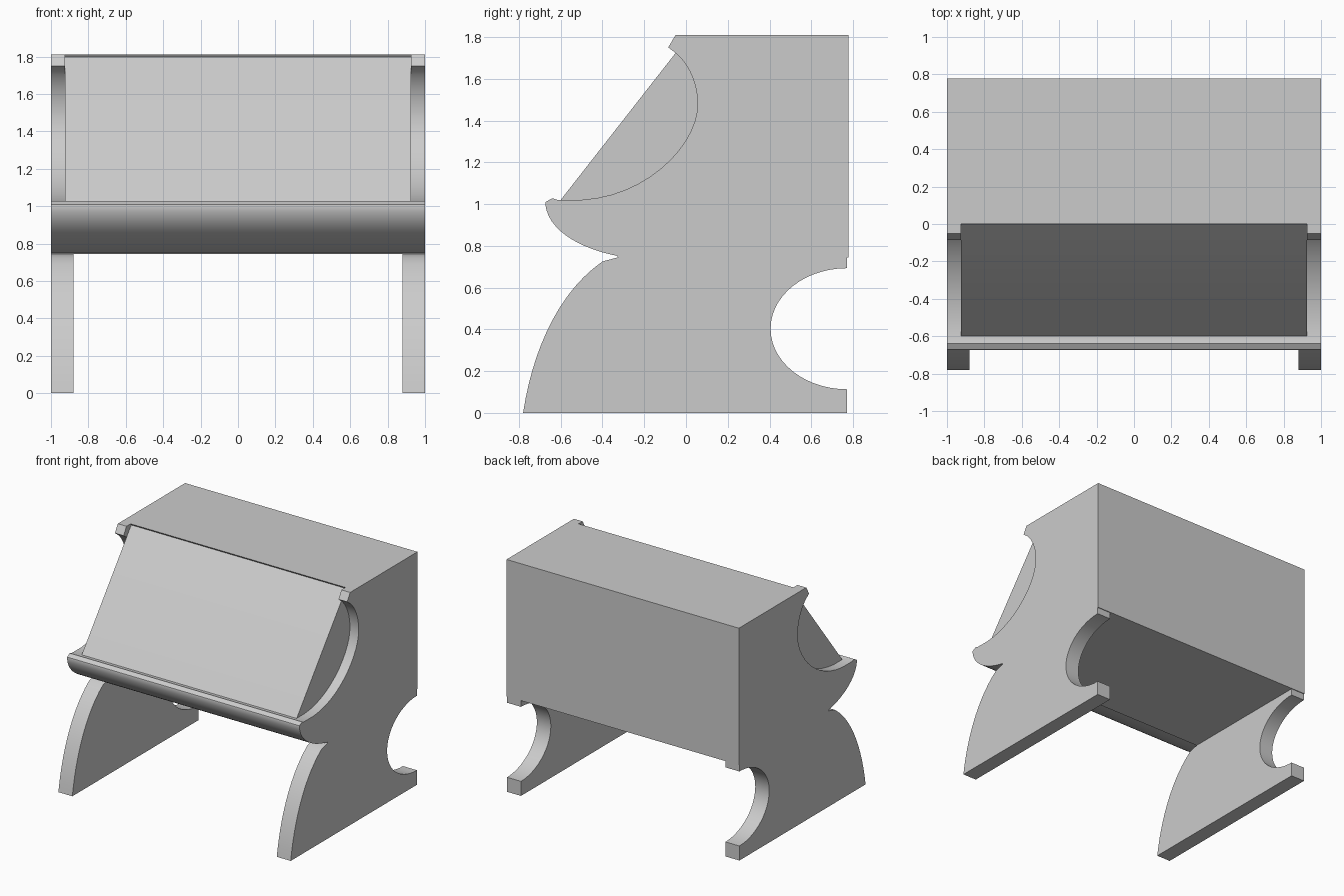
import bpy, bmesh, math
from mathutils import Vector
from mathutils.geometry import interpolate_bezier

if "Cube" in bpy.data.objects:
    bpy.data.objects.remove(bpy.data.objects["Cube"])


def curve(a, b, c, d, n=14):
    """Bezier through a..d as a list of (y, z) points."""
    return [(p.x, p.y) for p in interpolate_bezier(*[Vector(q) for q in (a, b, c, d)], n)]


def extrude(name, profile, x0, x1, mirror=False):
    """Extrude a (y, z) profile along x, optionally mirrored."""
    bm = bmesh.new()
    face = bm.faces.new([bm.verts.new((x0, y, z)) for y, z in profile])
    ext = bmesh.ops.extrude_face_region(bm, geom=[face])
    verts = [v for v in ext["geom"] if isinstance(v, bmesh.types.BMVert)]
    bmesh.ops.translate(bm, verts=verts, vec=(x1 - x0, 0, 0))
    bmesh.ops.recalc_face_normals(bm, faces=bm.faces)
    mesh = bpy.data.meshes.new(name)
    bm.to_mesh(mesh)
    bm.free()
    ob = bpy.data.objects.new(name, mesh)
    bpy.context.collection.objects.link(ob)
    if mirror:
        ob.modifiers.new("mirror", "MIRROR")
    bpy.ops.object.select_all(action="DESELECT")
    ob.select_set(True)
    bpy.context.view_layer.objects.active = ob
    bpy.ops.object.shade_smooth_by_angle(angle=math.radians(30))
    return ob


BACK, TOP, SEAM = 0.778, 1.81, 0.745

# rounded front lip shared by the cabinet and its side panels
lip = [(-0.615, 1.02), (-0.64, 1.028), (-0.672, 1.01)]
lip += curve((-0.674, 1.0), (-0.66, 0.87), (-0.5, 0.785), (-0.33, 0.752))
lip += [(-0.325, SEAM)]

# cabinet body with sloped front panel
extrude("cabinet_body",
        [(BACK, SEAM), (BACK, TOP), (0.0, TOP), (0.01, 1.797), (0.0, 1.787), (-0.6, 1.02)] + lip,
        -0.925, 0.925)

# upper side panels with scooped front edge
scoop = curve((-0.045, 1.72), (0.02, 1.66), (0.055, 1.57), (0.055, 1.48))
scoop += curve((0.055, 1.48), (0.06, 1.30), (-0.17, 1.04), (-0.5, 1.02))[1:]
extrude("side_panel",
        [(BACK, SEAM), (BACK, TOP), (-0.05, TOP), (-0.085, 1.75)] + scoop + lip,
        0.925, 1.0, True)

# legs with curved front and round rear cutout
front = curve((-0.78, 0), (-0.735, 0.3), (-0.61, 0.58), (-0.4, 0.725))
cutout = [(0.772 - 0.367 * math.sin(a), 0.403 + 0.29 * math.cos(a))
          for a in [math.pi * i / 28 for i in range(29)]]
extrude("leg",
        front + [(-0.325, SEAM), (0.772, SEAM)] + cutout + [(0.772, 0)],
        0.88, 1.0, True)
